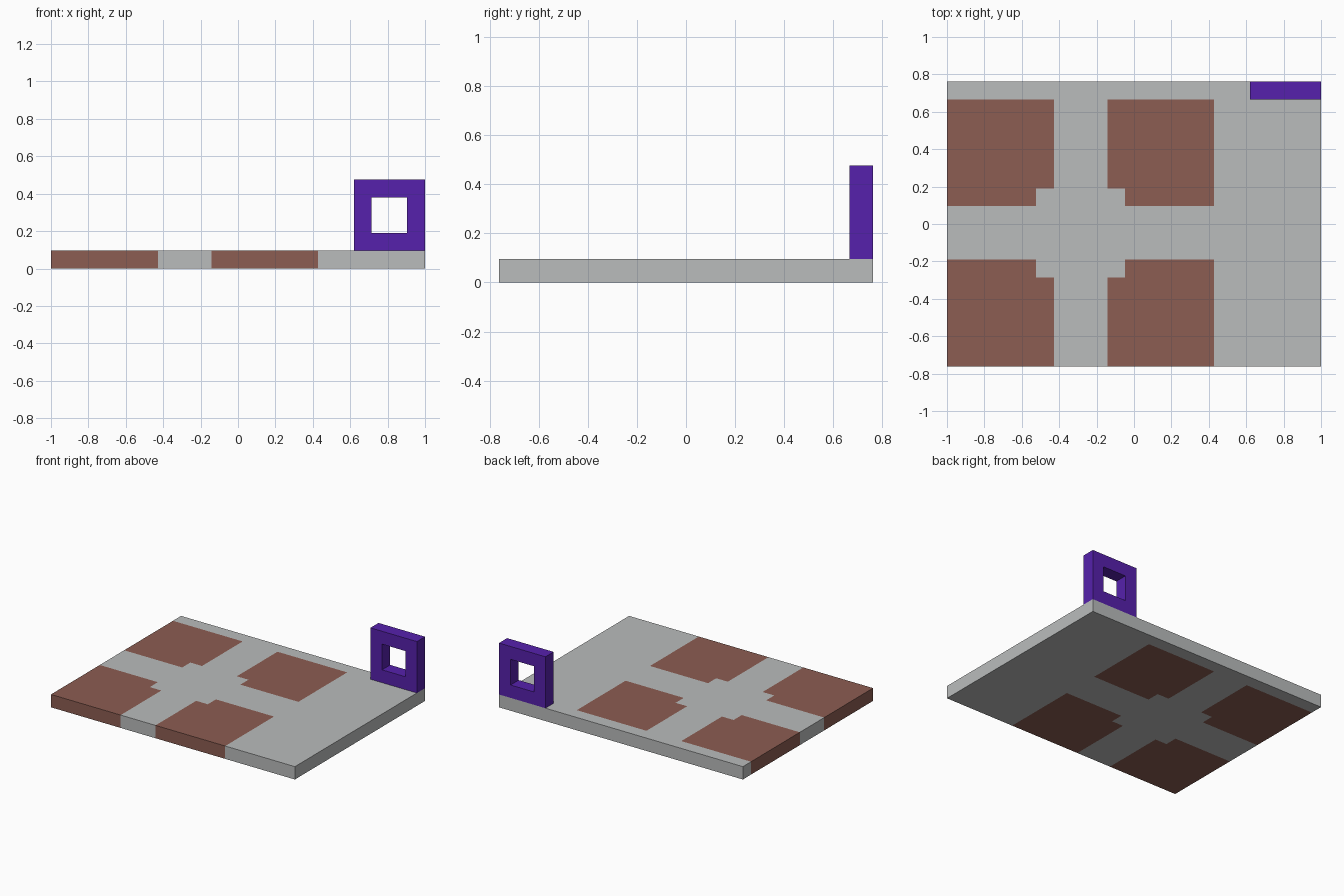
import bpy, bmesh
from mathutils import Vector

# Remove the default cube
cube = bpy.data.objects.get("Cube")
if cube:
    bpy.data.objects.remove(cube, do_unlink=True)

COLS, ROWS = 21, 16
U = 2 / COLS                      # one grid unit


def place(col, row, level):
    """Grid position to model position."""
    return Vector(((col - COLS / 2) * U, (row - ROWS / 2) * U, level * U))


def material(name, srgb):
    linear = [(c / 255 / 12.92) if c < 11 else ((c / 255 + 0.055) / 1.055) ** 2.4 for c in srgb]
    mat = bpy.data.materials.new(name)
    mat.use_nodes = True
    mat.diffuse_color = (*linear, 1)
    mat.node_tree.nodes["Principled BSDF"].inputs["Base Color"].default_value = (*linear, 1)
    return mat


def make_object(name, bm, mats):
    bmesh.ops.recalc_face_normals(bm, faces=bm.faces[:])
    mesh = bpy.data.meshes.new(name)
    bm.to_mesh(mesh)
    bm.free()
    for mat in mats:
        mesh.materials.append(mat)
    obj = bpy.data.objects.new(name, mesh)
    bpy.context.scene.collection.objects.link(obj)
    return obj


grey = material("pale grey", (186, 188, 188))
brown = material("brick brown", (140, 93, 82))
purple = material("deep purple", (86, 33, 172))


def is_patch(col, row):
    """Four brown patches, each with its inner corner notched away."""
    in_col = col < 6 or 9 <= col < 15
    in_row = row < 6 or 9 <= row < 15
    notch = (5 <= col < 6 or 9 <= col < 10) and (5 <= row < 6 or 9 <= row < 10)
    return in_col and in_row and not notch


# Base slab, cut along the patch borders
bm = bmesh.new()
bmesh.ops.create_cube(bm, size=1)
for v in bm.verts:
    v.co = place((v.co.x + 0.5) * COLS, (v.co.y + 0.5) * ROWS, v.co.z + 0.5)
for cut in (5, 6, 9, 10, 15):
    for normal in ((1, 0, 0), (0, 1, 0)):
        bmesh.ops.bisect_plane(bm, geom=bm.verts[:] + bm.edges[:] + bm.faces[:],
                               plane_co=place(cut, cut, 0), plane_no=normal)

# Colour runs through the slab: top, sides and underside
bm.normal_update()
for f in bm.faces:
    p = f.calc_center_median() - f.normal * U * 0.1
    f.material_index = int(is_patch(p.x / U + COLS / 2, p.y / U + ROWS / 2))
make_object("base_slab", bm, [grey, brown])

# Upright square frame in the back corner
bm = bmesh.new()
corners = [(-1, -1), (1, -1), (1, 1), (-1, 1)]
outer, inner = [[bm.verts.new(place(19 + r * x, 15, 3 + r * z)) for x, z in corners]
                for r in (2, 1)]
ring = []
for i in range(4):
    j = (i + 1) % 4
    ring.append(bm.faces.new((outer[i], outer[j], inner[j], inner[i])))
result = bmesh.ops.extrude_face_region(bm, geom=ring, use_keep_orig=True)
bmesh.ops.translate(bm, vec=(0, U, 0),
                    verts=[g for g in result["geom"] if isinstance(g, bmesh.types.BMVert)])
make_object("corner_frame", bm, [purple])
